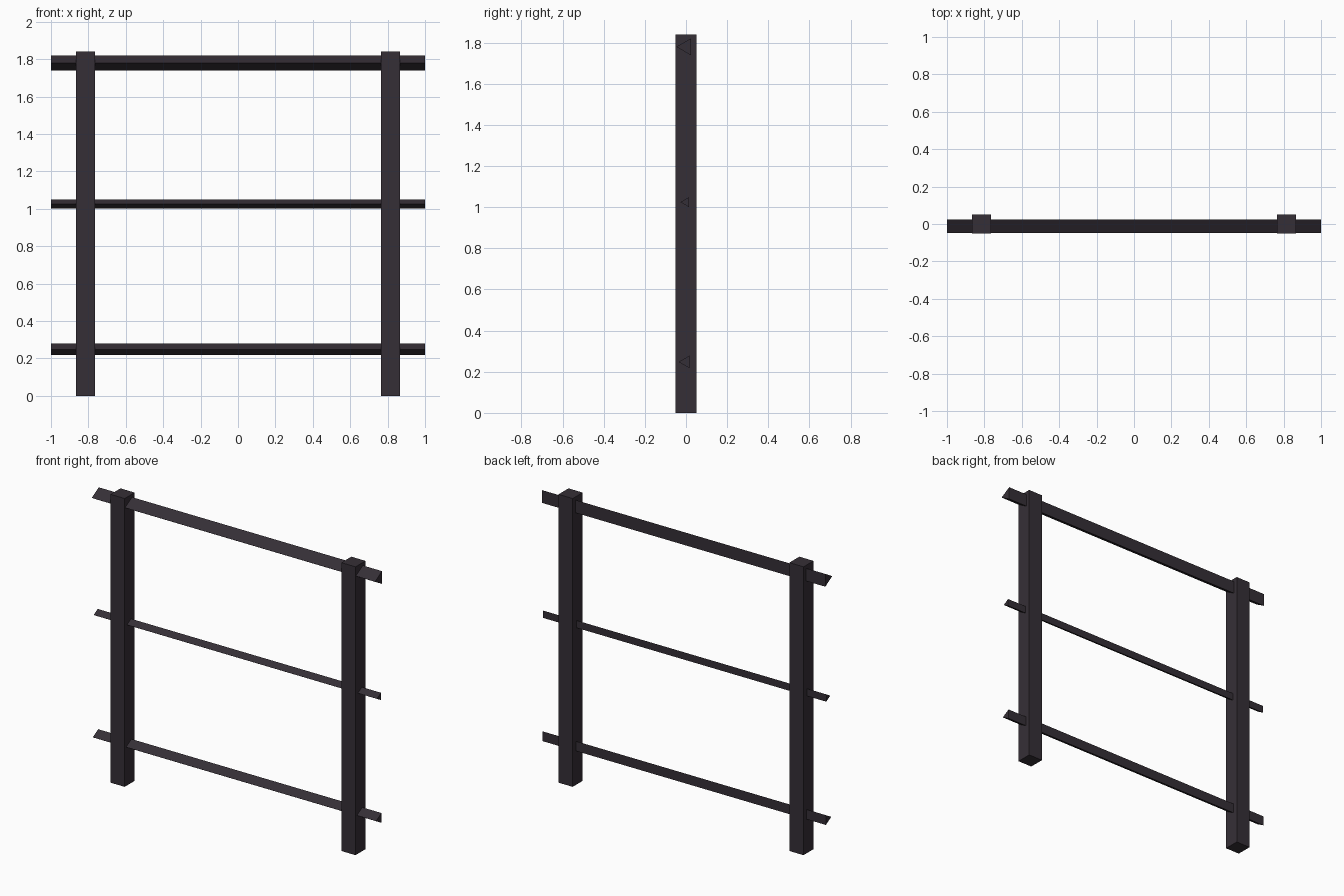
import bpy
import bmesh
from math import pi, cos, sin

cube = bpy.data.objects.get("Cube")
if cube:
    bpy.data.objects.remove(cube, do_unlink=True)

# Dark painted metal
COLOR = (0.036, 0.028, 0.037, 1.0)
metal = bpy.data.materials.new("dark_metal")
metal.use_nodes = True
metal.diffuse_color = COLOR
metal.node_tree.nodes["Principled BSDF"].inputs["Base Color"].default_value = COLOR


def prism(name, profile, direction):
    """Extrude a closed profile along a direction into a capped prism."""
    bm = bmesh.new()
    base = bm.faces.new([bm.verts.new(p) for p in profile])
    top = bmesh.ops.extrude_face_region(bm, geom=[base], use_keep_orig=True)
    verts = [g for g in top["geom"] if isinstance(g, bmesh.types.BMVert)]
    bmesh.ops.translate(bm, verts=verts, vec=direction)
    bmesh.ops.recalc_face_normals(bm, faces=bm.faces)
    mesh = bpy.data.meshes.new(name)
    bm.to_mesh(mesh)
    bm.free()
    mesh.materials.append(metal)
    obj = bpy.data.objects.new(name, mesh)
    bpy.context.collection.objects.link(obj)
    return obj


# Square posts
HALF, HEIGHT, POST_X = 0.05, 1.84, 0.815
for side, sign in (("left", 1), ("right", -1)):
    square = [(sign * POST_X + dx * HALF, dy * HALF, 0)
              for dx, dy in ((-1, -1), (1, -1), (1, 1), (-1, 1))]
    prism(side + "_post", square, (0, 0, HEIGHT))

# Three-sided rails with the ridge facing the front
for name, z, radius in (("top_rail", 1.78, 0.047),
                        ("middle_rail", 1.025, 0.027),
                        ("bottom_rail", 0.248, 0.036)):
    triangle = [(-1, -radius * cos(k * 2 * pi / 3), z + radius * sin(k * 2 * pi / 3))
                for k in range(3)]
    prism(name, triangle, (2, 0, 0))
